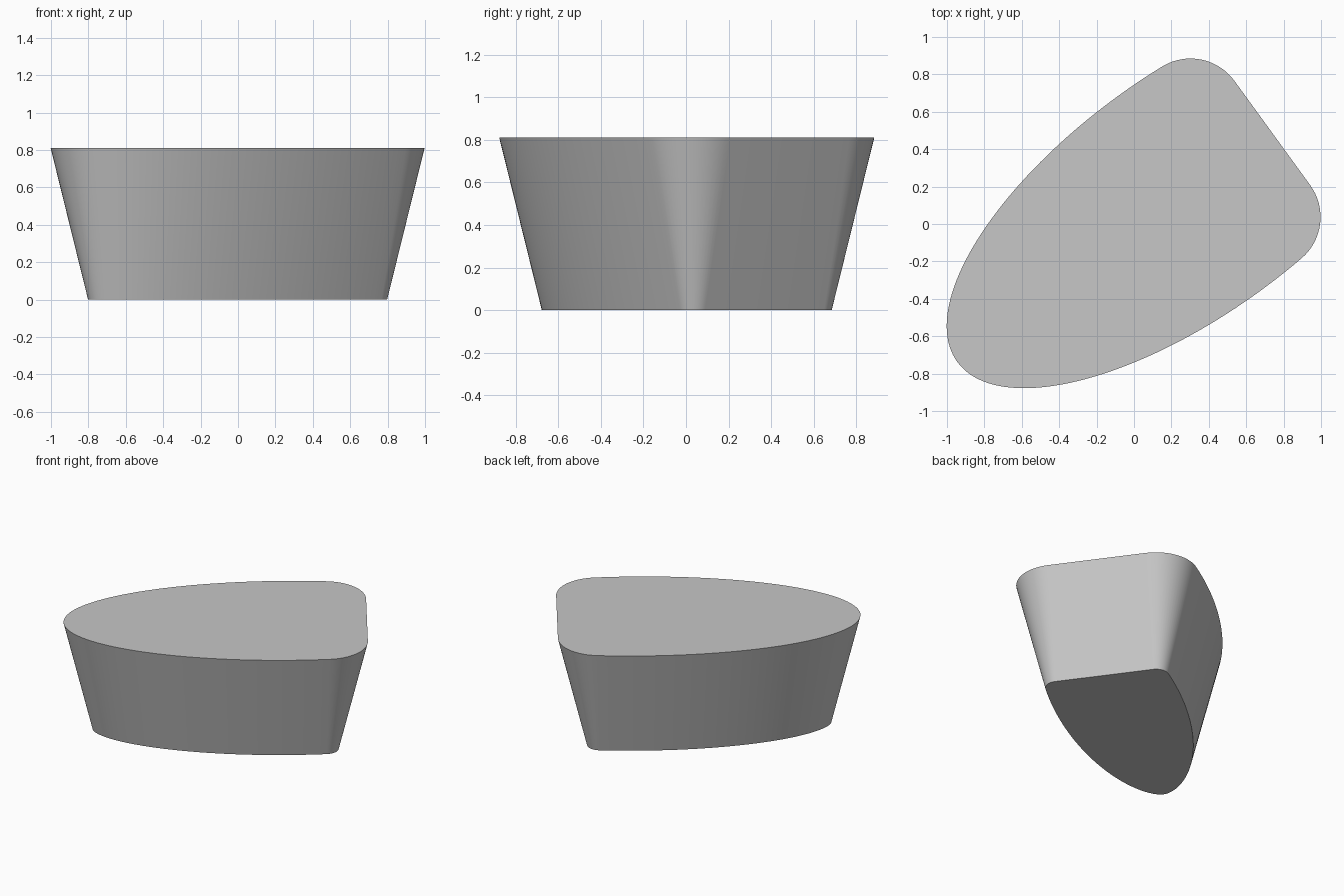
import bpy, bmesh
from math import sin, cos, acos, atan2, pi, radians
from mathutils import Vector, Matrix

cube = bpy.data.objects.get("Cube")
if cube:
    bpy.data.objects.remove(cube)

HEIGHT = 0.81
TAPER = 0.2            # how far the wall leans in at the foot
LONG, SHORT = 1.53, 0.645   # half axes of the oval
CUT = 0.285            # where the oval gives way to the rounded corners
CORNER = 0.29          # corner radius

# Outline as (point, outward normal) pairs, long axis along x
outline = []
start = acos(CUT / LONG)
steps = 96
for i in range(steps + 1):
    t = start + (2 * pi - 2 * start) * i / steps
    point = Vector((LONG * cos(t), SHORT * sin(t)))
    normal = Vector((cos(t) / LONG, sin(t) / SHORT)).normalized()
    outline.append((point, normal))

# Rounded corners, tangent to the oval, joined by the straight end
first_point, first_normal = outline[0]
centre = first_point - CORNER * first_normal
sweep = atan2(first_normal.y, first_normal.x)
for side in (-1, 1):
    for i in range(17):
        a = sweep * (i / 16 if side > 0 else i / 16 - 1)
        if abs(abs(a) - sweep) < 1e-6:
            continue   # already the end of the oval
        normal = Vector((cos(a), sin(a)))
        outline.append((Vector((centre.x, side * centre.y)) + CORNER * normal, normal))

# Tapered solid between the inset foot and the full top
bm = bmesh.new()
foot = [bm.verts.new((*(p - TAPER * n), 0)) for p, n in outline]
rim = [bm.verts.new((*p, HEIGHT)) for p, n in outline]
bm.faces.new(rim)
bm.faces.new(foot[::-1])
for i in range(len(rim)):
    j = (i + 1) % len(rim)
    bm.faces.new((foot[i], foot[j], rim[j], rim[i]))
bm.transform(Matrix.Translation((0.293, 0.162, 0)) @ Matrix.Rotation(radians(36), 4, 'Z'))
bmesh.ops.recalc_face_normals(bm, faces=bm.faces)

mesh = bpy.data.meshes.new("tapered_block")
bm.to_mesh(mesh)
bm.free()
block = bpy.data.objects.new("tapered_block", mesh)
bpy.context.collection.objects.link(block)

# Single grey colour
grey = bpy.data.materials.new("light grey")
grey.use_nodes = True
colour = (0.57, 0.57, 0.57, 1)
grey.diffuse_color = colour
grey.node_tree.nodes["Principled BSDF"].inputs["Base Color"].default_value = colour
mesh.materials.append(grey)

# Smooth wall, crisp top and bottom edges
bpy.ops.object.select_all(action='DESELECT')
block.select_set(True)
bpy.context.view_layer.objects.active = block
bpy.ops.object.shade_smooth_by_angle(angle=radians(30))
